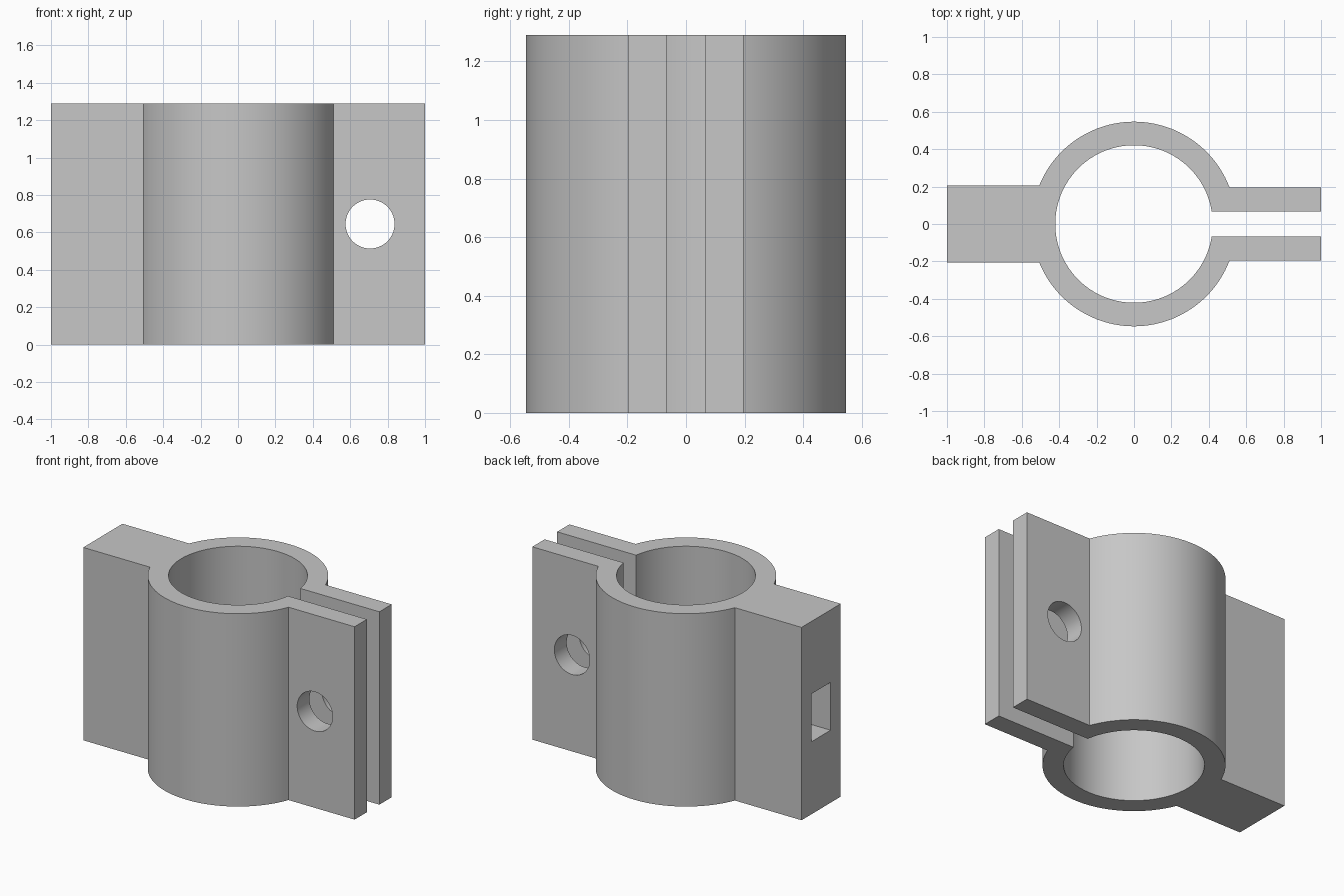
import bpy
import bmesh
from math import asin, cos, sin, pi
from mathutils import Matrix

if "Cube" in bpy.data.objects:
    bpy.data.objects.remove(bpy.data.objects["Cube"])

HEIGHT = 1.29
OUTER, BORE = 0.547, 0.421          # ring radii
BLOCK_Y, EAR_Y, GAP_Y = 0.207, 0.196, 0.066   # half widths
MID = HEIGHT / 2

grey = bpy.data.materials.new("plain grey")
grey.use_nodes = True
colour = (0.57, 0.57, 0.57, 1)
grey.diffuse_color = colour
grey.node_tree.nodes["Principled BSDF"].inputs["Base Color"].default_value = colour


def arc(radius, start, end, steps):
    angles = [start + (end - start) * i / steps for i in range(steps + 1)]
    return [(radius * cos(a), radius * sin(a)) for a in angles]


def make_object(name, bm):
    bmesh.ops.recalc_face_normals(bm, faces=bm.faces)
    mesh = bpy.data.meshes.new(name)
    bm.to_mesh(mesh)
    bm.free()
    mesh.materials.append(grey)
    obj = bpy.data.objects.new(name, mesh)
    bpy.context.collection.objects.link(obj)
    return obj


# Clamp outline: back half from the gap round to the block, then mirrored
back = [(1, GAP_Y), (1, EAR_Y)]
back += arc(OUTER, asin(EAR_Y / OUTER), pi - asin(BLOCK_Y / OUTER), 48)
back += [(-1, BLOCK_Y)]
front = [(x, -y) for x, y in reversed(back)]
gap_angle = asin(GAP_Y / BORE)
bore = arc(BORE, 2 * pi - gap_angle, gap_angle, 120)

bm = bmesh.new()
face = bm.faces.new([bm.verts.new((x, y, 0)) for x, y in back + front + bore])
wall = bmesh.ops.extrude_face_region(bm, geom=[face], use_keep_orig=True)
top = [v for v in wall["geom"] if isinstance(v, bmesh.types.BMVert)]
bmesh.ops.translate(bm, verts=top, vec=(0, 0, HEIGHT))
clamp = make_object("split_clamp", bm)

# Bolt hole through both ears
bm = bmesh.new()
bmesh.ops.create_cone(bm, cap_ends=True, segments=64, radius1=0.131,
                      radius2=0.131, depth=1,
                      matrix=Matrix.Translation((0.706, 0, MID)) @ Matrix.Rotation(pi / 2, 4, "X"))
bolt_cutter = make_object("bolt_hole_cutter", bm)

# Blind rectangular socket in the end of the block
bm = bmesh.new()
bmesh.ops.create_cube(bm, size=1, matrix=Matrix.Translation((-1, 0, MID))
                      @ Matrix.Diagonal((0.6, 0.2, 0.32, 1)))
socket_cutter = make_object("socket_cutter", bm)

bpy.ops.object.select_all(action="DESELECT")
bpy.context.view_layer.objects.active = clamp
clamp.select_set(True)
for cutter in (bolt_cutter, socket_cutter):
    cutter.hide_render = True
    cut = clamp.modifiers.new(cutter.name, "BOOLEAN")
    cut.operation = "DIFFERENCE"
    cut.solver = "EXACT"
    cut.object = cutter
    bpy.ops.object.modifier_apply(modifier=cut.name)
    bpy.data.objects.remove(cutter)

bpy.ops.object.shade_smooth_by_angle(angle=pi / 6)
